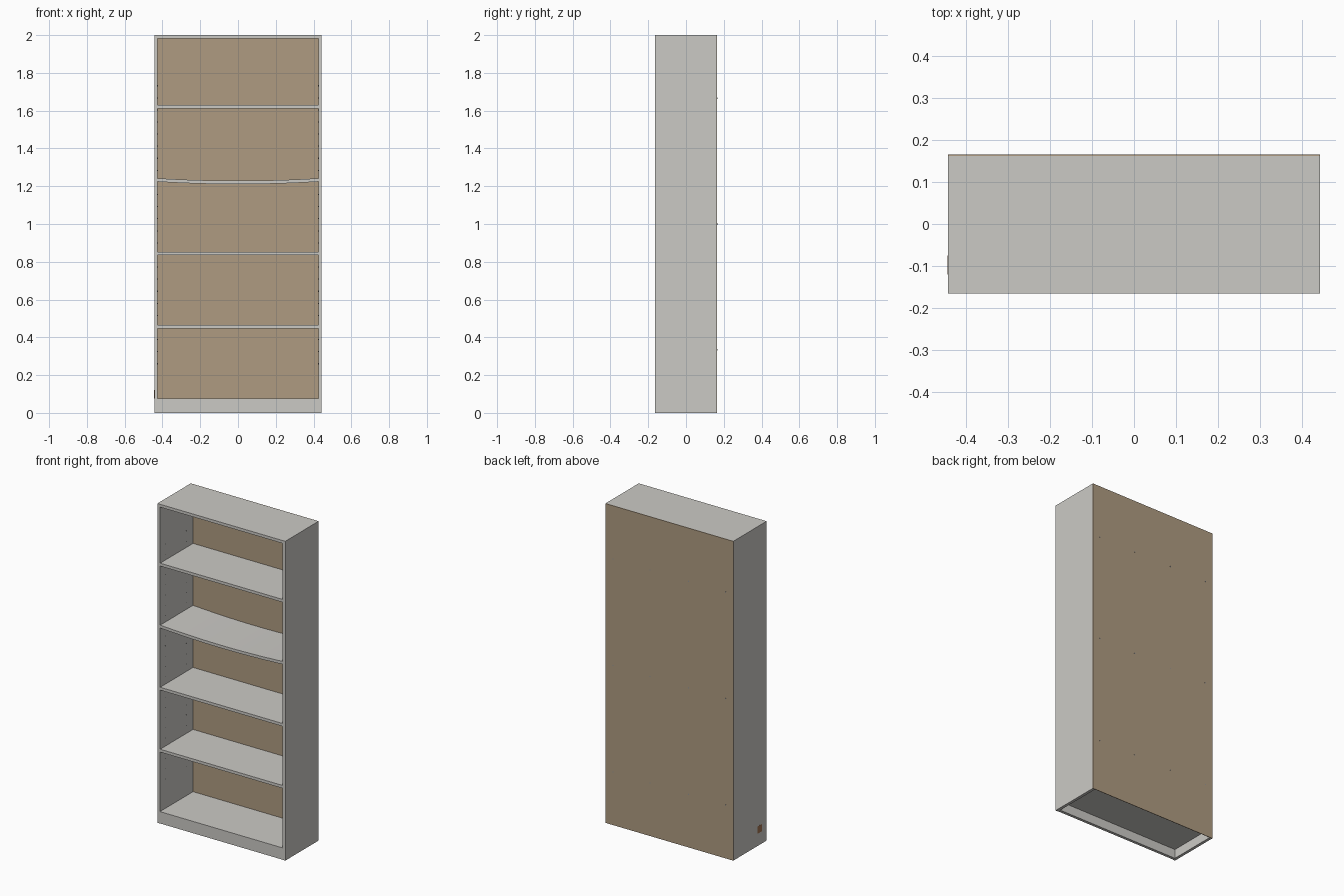
import bpy, bmesh, math
from mathutils import Matrix

if "Cube" in bpy.data.objects:
    bpy.data.objects.remove(bpy.data.objects["Cube"])

W, D, H, T = 0.443, 0.165, 2.0, 0.018      # half width, half depth, height, board thickness
BACK = 0.162                               # front face of the back panel
IN = W - T                                 # inner half width


def material(name, rgb):
    m = bpy.data.materials.new(name)
    m.diffuse_color = (*rgb, 1)
    m.use_nodes = True
    m.node_tree.nodes["Principled BSDF"].inputs["Base Color"].default_value = m.diffuse_color
    return m


white = material("warm_white_board", (0.60, 0.59, 0.56))
brown = material("brown_hardboard", (0.43, 0.33, 0.22))
metal = material("grey_metal", (0.30, 0.30, 0.30))
dark = material("dark_hole", (0.06, 0.06, 0.06))
label_brown = material("label_brown", (0.36, 0.17, 0.08))


def finish(name, bm, mat):
    bmesh.ops.recalc_face_normals(bm, faces=bm.faces)
    me = bpy.data.meshes.new(name)
    bm.to_mesh(me)
    bm.free()
    me.materials.append(mat)
    ob = bpy.data.objects.new(name, me)
    bpy.context.collection.objects.link(ob)
    return ob


def board(name, lo, hi, mat=white):
    bm = bmesh.new()
    bmesh.ops.create_cube(bm, size=1)
    for v in bm.verts:
        v.co = [(a + b) / 2 + c * (b - a) for a, b, c in zip(lo, hi, v.co)]
    return finish(name, bm, mat)


def discs(name, points, axis, radius, depth, mat):
    # small round studs, all facing along one axis
    bm = bmesh.new()
    rot = Matrix.Rotation(math.pi / 2, 4, axis)
    for p in points:
        bmesh.ops.create_cone(bm, cap_ends=True, segments=8, radius1=radius, radius2=radius,
                              depth=depth, matrix=Matrix.Translation(p) @ rot)
    return finish(name, bm, mat)


# Carcass
for side, s in (("left", -1), ("right", 1)):
    x = sorted((s * W, s * IN))
    board(side + "_side", (x[0], -D, 0), (x[1], BACK, H))
board("top_board", (-IN, -D, H - T), (IN, BACK, H))
board("bottom_shelf", (-IN, -D, 0.057), (IN, BACK, 0.075))
board("plinth", (-IN, -D + 0.002, 0), (IN, -D + 0.02, 0.057))
board("back_panel", (-W, BACK, 0), (W, D, H), brown)

# Straight shelves
for i, z in enumerate((0.447, 0.835, 1.612)):
    board(f"shelf_{i + 1}", (-IN, -D + 0.002, z), (IN, BACK, z + T))

# Shelf bent under load
bm = bmesh.new()
N, rows = 16, []
for i in range(N + 1):
    x = -IN + 2 * IN * i / N
    z = 1.224 - 0.013 * (1 - (x / IN) ** 2)
    rows.append([bm.verts.new((x, y, z + h)) for y, h in
                 ((-D + 0.002, 0), (BACK, 0), (BACK, T), (-D + 0.002, T))])
for a, b in zip(rows, rows[1:]):
    for k in range(4):
        bm.faces.new((a[k], a[(k + 1) % 4], b[(k + 1) % 4], b[k]))
bm.faces.new(rows[0])
bm.faces.new(rows[-1])
finish("sagging_shelf", bm, white)

# Shelf pin holes on the inner sides
shelf_spans = ((0.44, 0.47), (0.828, 0.858), (1.205, 1.25), (1.605, 1.635))
heights = [0.26 + 0.064 * i for i in range(24)]
heights = [z for z in heights if not any(a < z < b for a, b in shelf_spans)]
discs("pin_holes", [(s * IN, y, z) for s in (-1, 1) for y in (-0.115, 0.095) for z in heights],
      'Y', 0.0028, 0.001, dark)

# Nails through the back panel
discs("back_nails", [(x, D, z) for x in (-0.39, -0.133, 0.133, 0.39) for z in (0.333, 1.0, 1.667)],
      'X', 0.004, 0.002, metal)

# Small label low on the left side
board("side_label", (-W - 0.001, -0.12, 0.077), (-W, -0.075, 0.122), label_brown)
